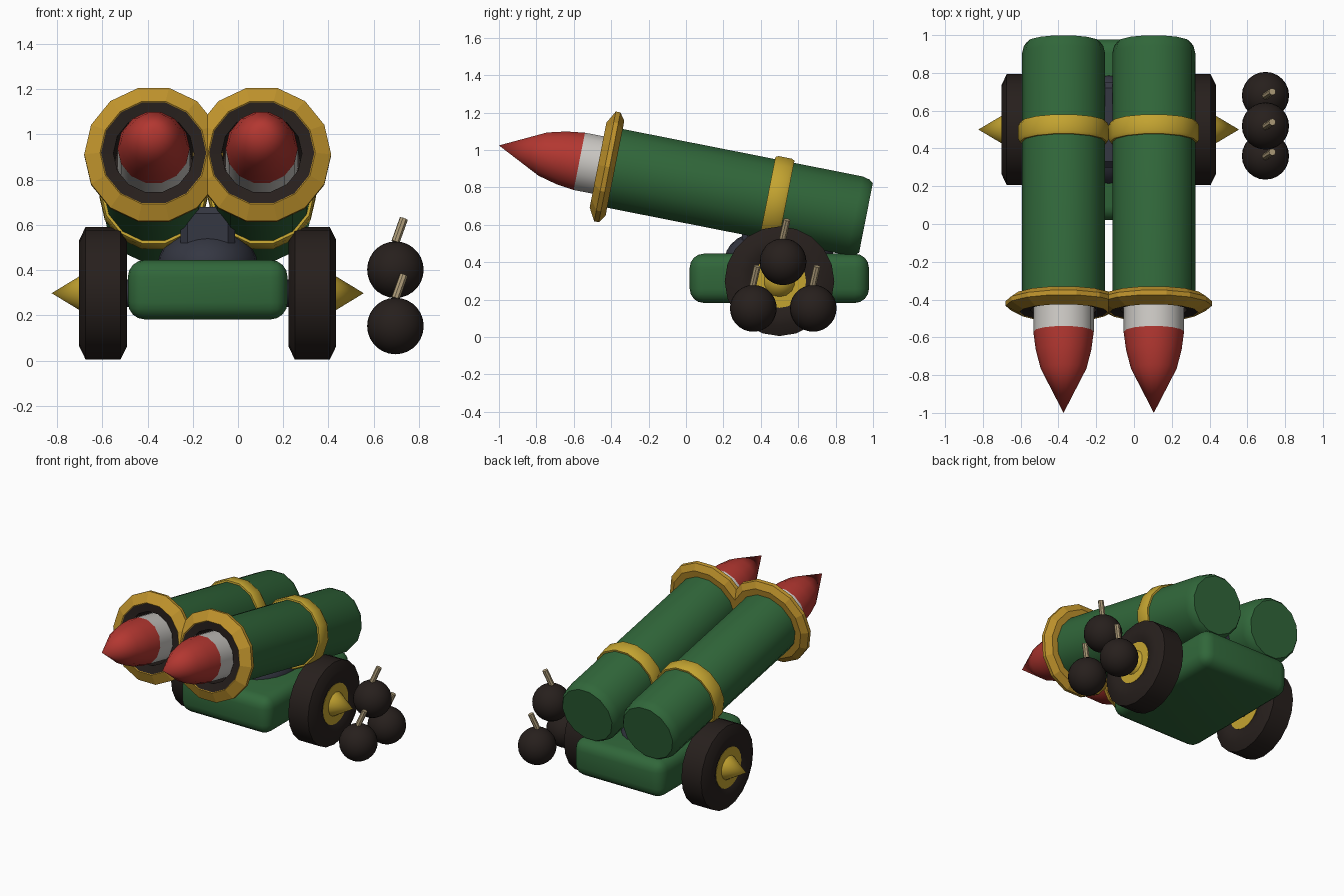
import bpy, bmesh
from math import sin, cos, pi, radians
from mathutils import Matrix, Vector

if "Cube" in bpy.data.objects:
    bpy.data.objects.remove(bpy.data.objects["Cube"])

CX = -0.134  # symmetry plane of the launcher (bombs lie beside it)


def material(name, r, g, b):
    m = bpy.data.materials.new(name)
    m.diffuse_color = (r, g, b, 1)
    m.use_nodes = True
    m.node_tree.nodes["Principled BSDF"].inputs["Base Color"].default_value = m.diffuse_color
    return m


GREEN = material("green_paint", 0.03, 0.135, 0.042)
GOLD = material("gold", 0.55, 0.37, 0.03)
BRASS = material("brass", 0.52, 0.29, 0.025)
RED = material("red_paint", 0.45, 0.038, 0.03)
WHITE = material("white_paint", 0.6, 0.58, 0.55)
BLACK = material("black_rubber", 0.02, 0.014, 0.012)
SLATE = material("slate_metal", 0.035, 0.038, 0.055)
TAN = material("tan_cord", 0.42, 0.33, 0.19)


def finish(name, bm, mat, angle=35):
    bmesh.ops.remove_doubles(bm, verts=bm.verts, dist=1e-5)
    bmesh.ops.recalc_face_normals(bm, faces=bm.faces)
    me = bpy.data.meshes.new(name)
    bm.to_mesh(me)
    bm.free()
    me.materials.append(mat)
    ob = bpy.data.objects.new(name, me)
    bpy.context.collection.objects.link(ob)
    if angle:
        bpy.ops.object.select_all(action='DESELECT')
        bpy.context.view_layer.objects.active = ob
        ob.select_set(True)
        bpy.ops.object.shade_smooth_by_angle(angle=radians(angle))
    return ob


def lathe(name, profile, n, matrix, mat, closed=False, angle=35):
    """Revolve (distance, radius) points round the local z axis."""
    bm = bmesh.new()
    rings = [[bm.verts.new(matrix @ Vector((r * cos(2 * pi * i / n), r * sin(2 * pi * i / n), s)))
              for i in range(n)] for s, r in profile]
    pairs = list(zip(rings, rings[1:]))
    if closed:
        pairs.append((rings[-1], rings[0]))
    for a, b in pairs:
        for i in range(n):
            j = (i + 1) % n
            bm.faces.new((a[i], a[j], b[j], b[i]))
    return finish(name, bm, mat, angle)


def box(name, lo, hi, mat, bevel, segments):
    lo, hi = Vector(lo), Vector(hi)
    bm = bmesh.new()
    bmesh.ops.create_cube(bm, size=1, matrix=Matrix.Translation((lo + hi) / 2) @ Matrix.Diagonal((*(hi - lo), 1)))
    bmesh.ops.bevel(bm, geom=bm.edges[:], offset=bevel, segments=segments, profile=0.5, affect='EDGES')
    return finish(name, bm, mat)


def ball(name, centre, radii, mat, u=24, v=14):
    bm = bmesh.new()
    bmesh.ops.create_uvsphere(bm, u_segments=u, v_segments=v, radius=1,
                              matrix=Matrix.Translation(centre) @ Matrix.Diagonal((*radii, 1)))
    return finish(name, bm, mat, 60)


# Chassis and turret mount
box("chassis", (CX - 0.353, 0.02, 0.182), (CX + 0.353, 0.978, 0.445), GREEN, 0.075, 4)
ball("turret_dome", (CX, 0.5, 0.425), (0.22, 0.29, 0.16), SLATE)
box("turret_block", (CX - 0.12, 0.3, 0.45), (CX + 0.12, 0.75, 0.68), SLATE, 0.03, 1)

for side, label in ((-1, "left"), (1, "right")):
    # Barrel axis runs backwards from the rocket tip
    m = Matrix.Translation((CX + side * 0.239, -1.0, 1.024)) @ Matrix.Rotation(-radians(101.18), 4, 'X')
    lathe(label + "_barrel", [(0.6, 0.22), (1.94, 0.22), (1.98, 0.21), (2.0, 0.195), (2.0, 0)],
          14, m, GREEN)
    lathe(label + "_muzzle_ring", [(0.54, 0.237), (0.578, 0.307), (0.603, 0.307), (0.632, 0.265), (0.632, 0.215),
                                   (0.56, 0.215)], 14, m, BRASS, closed=True, angle=0)
    lathe(label + "_bore", [(0.6, 0.225), (0.543, 0.238), (0.555, 0.178), (0.9, 0.178), (0.9, 0)],
          14, m, BLACK)
    lathe(label + "_barrel_band", [(1.462, 0.215), (1.462, 0.232), (1.478, 0.24), (1.55, 0.24), (1.566, 0.232),
                                   (1.566, 0.215)], 14, m, GOLD, closed=True)
    lathe(label + "_rocket_nose", [(0, 0), (0.239, 0.121), (0.34, 0.147), (0.438, 0.16)], 14, m, RED)
    lathe(label + "_rocket_body", [(0.438, 0.16), (0.88, 0.16), (0.88, 0)], 14, m, WHITE)

    # Wheel axis runs outwards from the symmetry plane
    w = Matrix.Translation((CX, 0.5, 0.298)) @ Matrix.Rotation(side * pi / 2, 4, 'Y')
    lathe(label + "_tyre", [(0.375, 0.14), (0.357, 0.18), (0.357, 0.235), (0.385, 0.293), (0.54, 0.293),
                            (0.568, 0.235), (0.568, 0.18), (0.55, 0.14)], 20, w, BLACK, closed=True)
    lathe(label + "_hub", [(0.372, 0), (0.372, 0.142), (0.553, 0.142), (0.553, 0)], 20, w, GOLD)
    lathe(label + "_hub_spike", [(0.55, 0), (0.55, 0.085), (0.69, 0)], 14, w, GOLD)
    lathe(label + "_axle", [(0.2, 0), (0.2, 0.06), (0.4, 0.06), (0.4, 0)], 12, w, SLATE)

# Pile of three bombs with fuses
tilt = Vector((0.034, 0.022, 0.095))
for i, (y, z) in enumerate(((0.36, 0.153), (0.68, 0.153), (0.519, 0.402))):
    c = Vector((0.696, y, z))
    ball(f"bomb_{i + 1}", c, (0.125, 0.125, 0.125), BLACK)
    f = Matrix.Translation(c + Vector((0, -0.003, 0.122))) @ tilt.to_track_quat('Z', 'Y').to_matrix().to_4x4()
    lathe(f"bomb_fuse_{i + 1}", [(0, 0), (0, 0.019), (0.112, 0.019), (0.112, 0)], 8, f, TAN)
